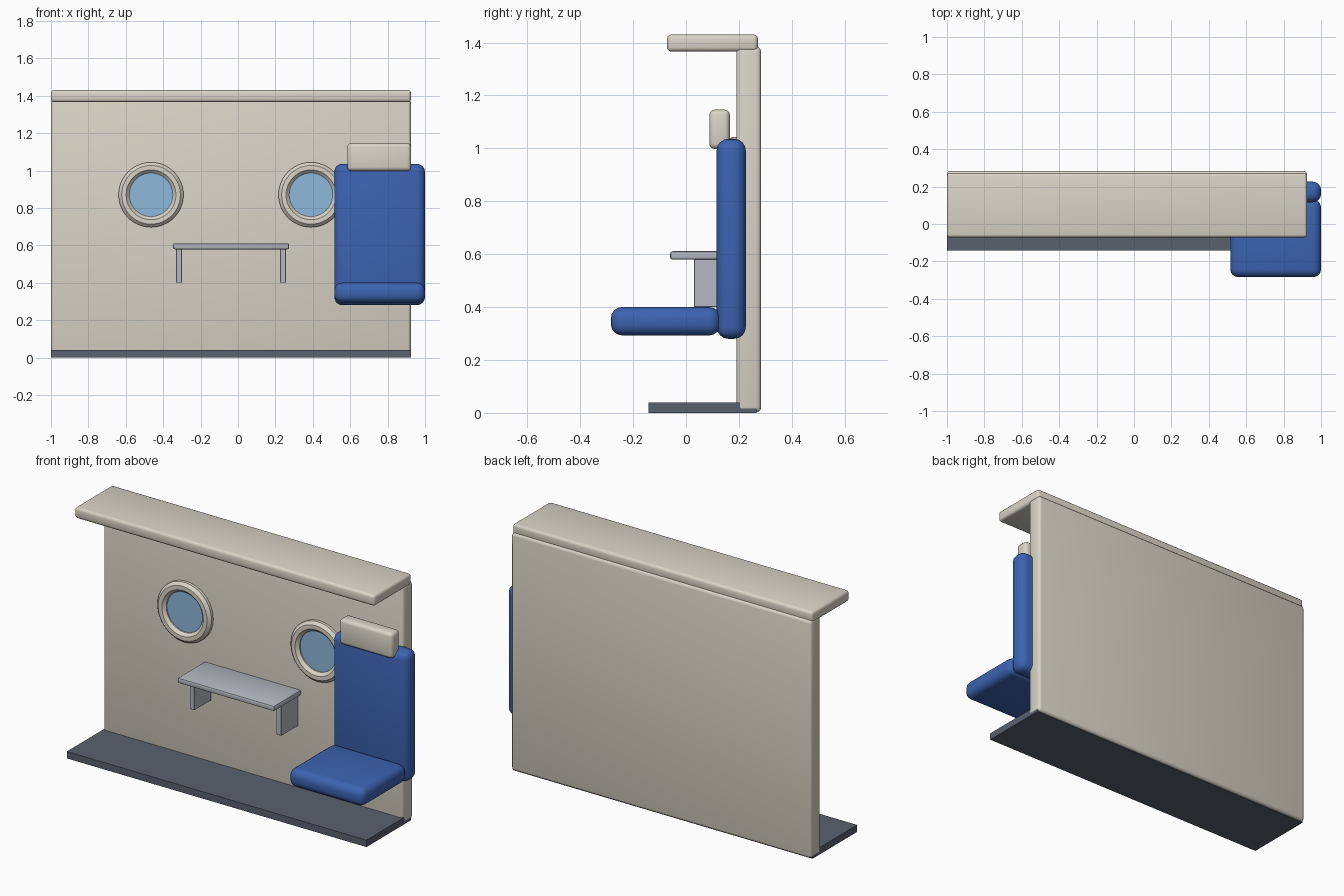
import bpy
import bmesh
import math
from mathutils import Matrix, Vector

cube = bpy.data.objects.get("Cube")
if cube:
    bpy.data.objects.remove(cube, do_unlink=True)


def material(name, color):
    mat = bpy.data.materials.new(name)
    mat.use_nodes = True
    mat.diffuse_color = (*color, 1)
    bsdf = mat.node_tree.nodes["Principled BSDF"]
    bsdf.inputs["Base Color"].default_value = (*color, 1)
    bsdf.inputs["Roughness"].default_value = 0.6
    return mat


CREAM = material("cream panel", (0.70, 0.66, 0.57))
BLUE = material("blue upholstery", (0.045, 0.125, 0.44))
GREY = material("light grey table", (0.46, 0.48, 0.54))
DARK = material("dark grey floor", (0.10, 0.12, 0.155))
GLASS = material("pale blue glass", (0.27, 0.48, 0.71))


def finish(name, bm, mat):
    bmesh.ops.recalc_face_normals(bm, faces=bm.faces)
    mesh = bpy.data.meshes.new(name)
    bm.to_mesh(mesh)
    bm.free()
    mesh.materials.append(mat)
    obj = bpy.data.objects.new(name, mesh)
    bpy.context.collection.objects.link(obj)
    bpy.ops.object.select_all(action="DESELECT")
    obj.select_set(True)
    bpy.context.view_layer.objects.active = obj
    bpy.ops.object.shade_smooth_by_angle(angle=math.radians(35))
    return obj


def box(name, x, y, z, mat, radius=0.0, segments=3):
    """Box given by its (low, high) range on each axis, with rounded edges."""
    bm = bmesh.new()
    bmesh.ops.create_cube(bm, size=1)
    for v in bm.verts:
        v.co = Vector([lo + (c + 0.5) * (hi - lo)
                       for c, (lo, hi) in zip(v.co, (x, y, z))])
    if radius:
        bmesh.ops.bevel(bm, geom=bm.edges[:], offset=radius, segments=segments,
                        profile=0.5, affect="EDGES", clamp_overlap=True)
    return finish(name, bm, mat)


# Cabin shell
LENGTH = (-1.0, 0.925)
box("wall_panel", LENGTH, (0.19, 0.284), (0.003, 1.383), CREAM, 0.018)
box("overhead_shelf", LENGTH, (-0.072, 0.272), (1.366, 1.43), CREAM, 0.016)
box("floor", (LENGTH[0] + 0.001, LENGTH[1] - 0.001), (-0.142, 0.267), (0, 0.04), DARK)

# Seat
SEAT = (0.515, 1.0)
box("seat_cushion", SEAT, (-0.284, 0.13), (0.293, 0.40), BLUE, 0.042, 4)
box("seat_back", SEAT, (0.116, 0.226), (0.28, 1.036), BLUE, 0.044, 4)
box("headrest", (0.585, 0.925), (0.088, 0.166), (0.998, 1.146), CREAM, 0.02)

# Table
box("table_top", (-0.347, 0.273), (-0.06, 0.192), (0.579, 0.611), GREY, 0.009, 2)
for side, x in (("right", -0.332), ("left", 0.225)):
    box("table_leg_" + side, (x, x + 0.032), (0.03, 0.185), (0.40, 0.585), GREY, 0.002, 1)


# Round windows
def window(side, x, z=0.87):
    place = Matrix.Translation((x, 0.185, z))
    bm = bmesh.new()
    ring = []
    for i in range(8):
        a = math.tau * (i + 0.5) / 8
        ring.append(bm.verts.new((0.145 + 0.031 * math.cos(a), 0.031 * math.sin(a), 0)))
    edges = [bm.edges.new((ring[i], ring[(i + 1) % 8])) for i in range(8)]
    bmesh.ops.spin(bm, geom=ring + edges, cent=(0, 0, 0), axis=(0, 1, 0),
                   angle=math.tau, steps=48)
    bmesh.ops.remove_doubles(bm, verts=bm.verts, dist=0.0001)
    bm.transform(place)
    rim = finish("window_rim_" + side, bm, CREAM)
    rim.data.shade_smooth()

    bm = bmesh.new()
    bmesh.ops.create_cone(bm, cap_ends=True, segments=48, radius1=0.125,
                          radius2=0.125, depth=0.009)
    bm.transform(place @ Matrix.Rotation(math.pi / 2, 4, "X"))
    finish("window_glass_" + side, bm, GLASS)


window("right", -0.465)
window("left", 0.39)
